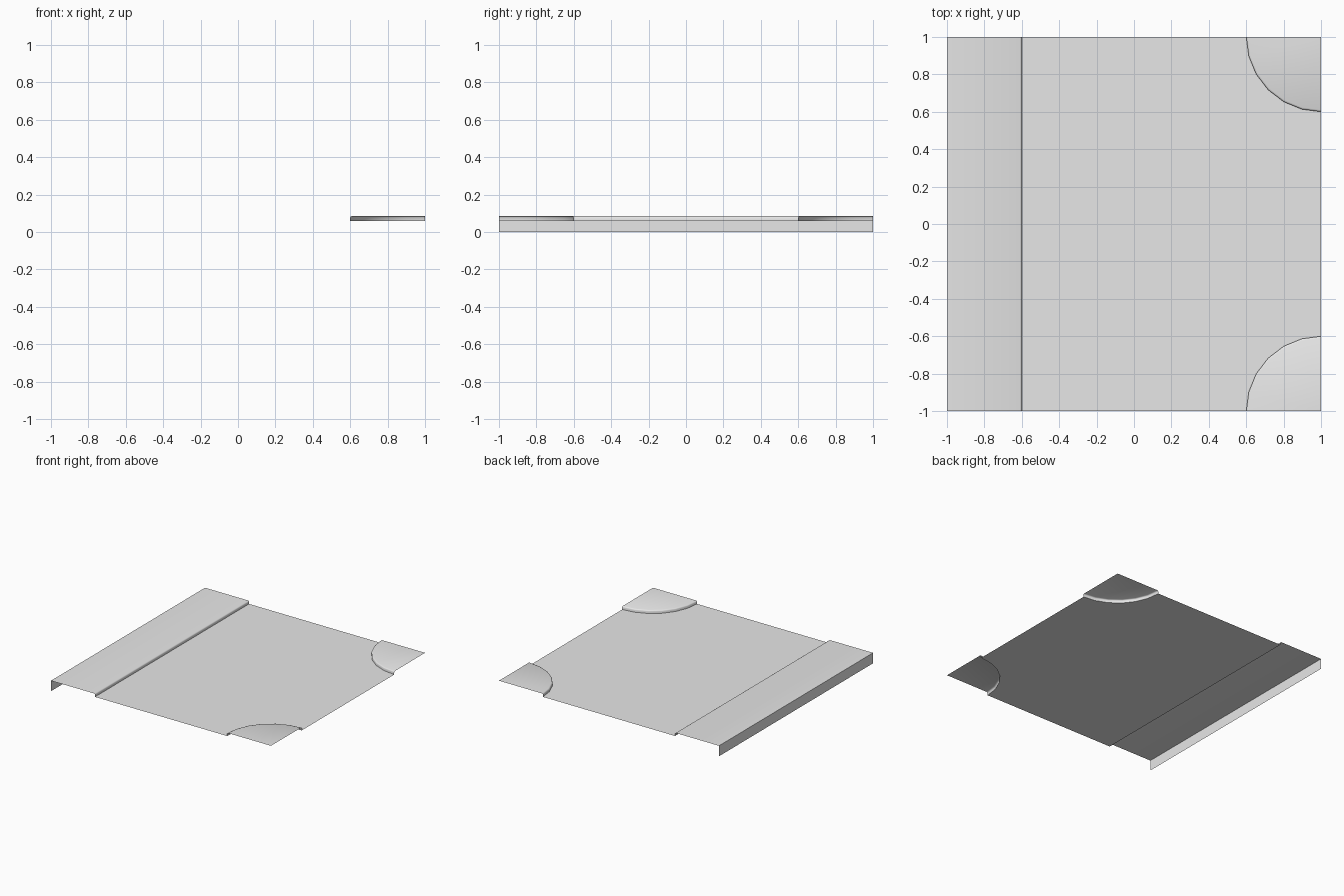
import bpy
import bmesh
from math import cos, sin, pi, radians
from mathutils import Vector

cube = bpy.data.objects.get("Cube")
if cube:
    bpy.data.objects.remove(cube, do_unlink=True)

ROAD_Z, TOP_Z = 0.06, 0.086
RADIUS, STEPS = 0.4, 6
# Kerb section: (inset from the kerb face, height)
KERB = [(0, ROAD_Z), (0, 0.078), (0.003, 0.083), (0.01, TOP_Z)]

grey = bpy.data.materials.new("concrete_grey")
grey.use_nodes = True
colour = (0.8, 0.8, 0.8, 1)
grey.diffuse_color = colour
grey.node_tree.nodes["Principled BSDF"].inputs["Base Color"].default_value = colour


def arc(side, radius, z):
    """Quarter circle about the corner (1, side), from the end edge to the +x edge."""
    angles = [pi / 2 * i / STEPS for i in range(STEPS + 1)]
    return [(1 - radius * cos(a), side * (1 - radius * sin(a)), z) for a in angles]


def sheet(name, rows, inside, cap=False):
    """Skin successive rows of points; turn every face away from the inside point."""
    bm = bmesh.new()
    grid = [[bm.verts.new(p) for p in row] for row in rows]
    for low, high in zip(grid, grid[1:]):
        for i in range(len(low) - 1):
            bm.faces.new((low[i], low[i + 1], high[i + 1], high[i]))
    if cap:
        bm.faces.new(grid[-1])
    bm.normal_update()
    for face in bm.faces:
        if face.normal.dot(face.calc_center_median() - Vector(inside)) < 0:
            face.normal_flip()
    mesh = bpy.data.meshes.new(name)
    bm.to_mesh(mesh)
    bm.free()
    mesh.materials.append(grey)
    obj = bpy.data.objects.new(name, mesh)
    bpy.context.collection.objects.link(obj)
    bpy.ops.object.select_all(action='DESELECT')
    obj.select_set(True)
    bpy.context.view_layer.objects.active = obj
    bpy.ops.object.shade_smooth_by_angle(angle=radians(60))
    return obj


# Road surface, with both rounded corners left open
outline = [(-0.6, -1, ROAD_Z)] + arc(-1, RADIUS, ROAD_Z)
outline += arc(1, RADIUS, ROAD_Z)[::-1] + [(-0.6, 1, ROAD_Z)]
sheet("road_surface", [outline], (0, 0, 0), cap=True)

# Straight pavement with its kerb and outer skirt
profile = [(-0.6 - inset, z) for inset, z in KERB] + [(-1, TOP_Z), (-1, 0)]
sheet("side_pavement", [[(x, -1, z), (x, 1, z)] for x, z in profile], (-0.8, 0, 0))

# Rounded corner pavements
for side, label in ((-1, "front"), (1, "back")):
    rows = [arc(side, RADIUS - inset, z) for inset, z in KERB]
    rows.append([(1, side, TOP_Z)])
    # The last row is a single corner point, so close the top as one face
    top = rows.pop()
    corner = sheet(label + "_corner_pavement", rows, (1, side, 0))
    bm = bmesh.new()
    bm.from_mesh(corner.data)
    bm.verts.ensure_lookup_table()
    rim = list(bm.verts)[-(STEPS + 1):]
    face = bm.faces.new(rim + [bm.verts.new(top[0])])
    face.smooth = True
    bm.normal_update()
    if face.normal.z < 0:
        face.normal_flip()
    bm.to_mesh(corner.data)
    bm.free()
